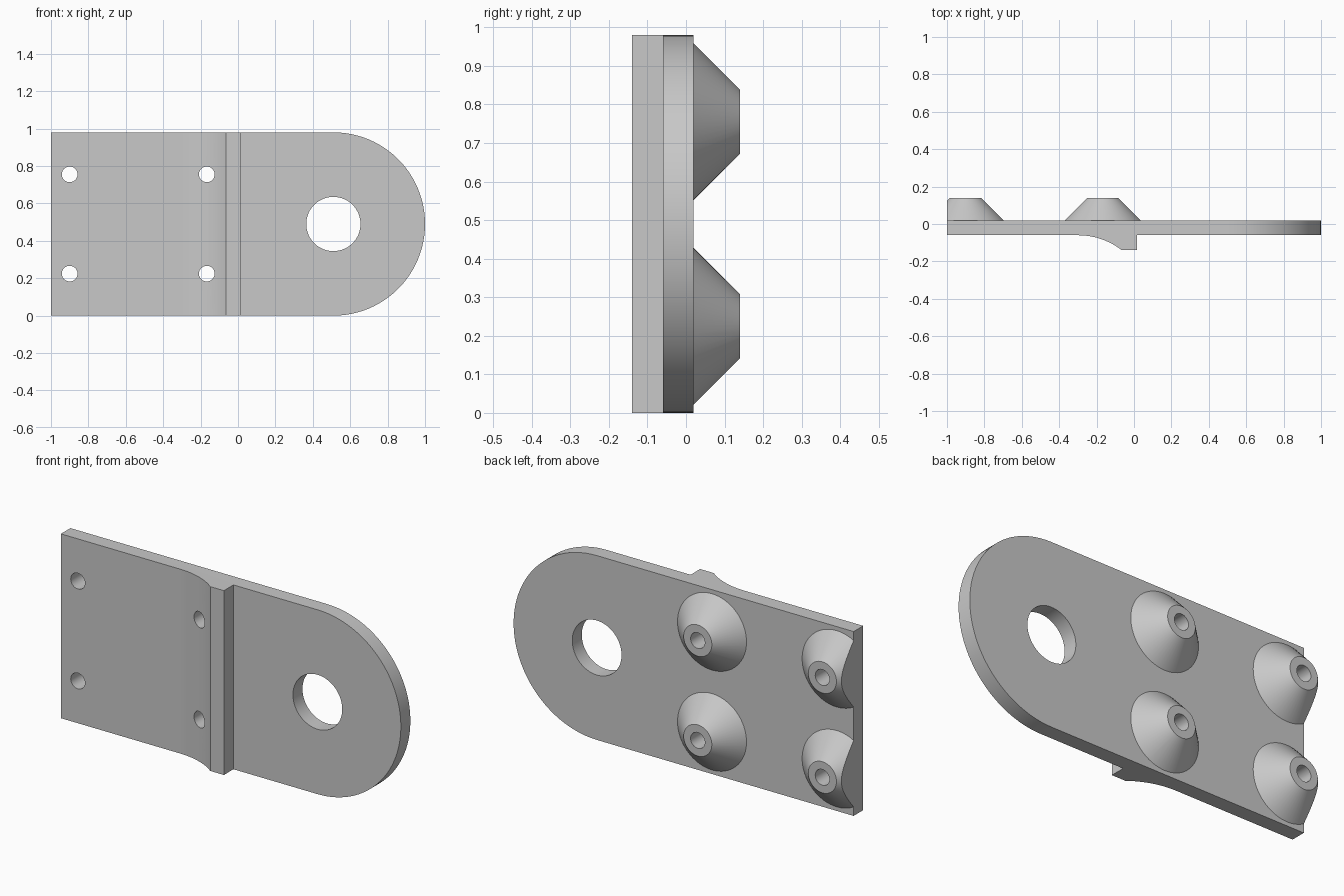
import bpy, bmesh, math
from mathutils import Matrix, Vector

cube = bpy.data.objects.get("Cube")
if cube:
    bpy.data.objects.remove(cube, do_unlink=True)

HEIGHT, MID = 0.98, 0.49
FRONT, BACK, RIB = -0.06, 0.02, -0.14
EYE_X = 0.51

grey = bpy.data.materials.new("plain grey")
grey.use_nodes = True
color = (0.58, 0.58, 0.58, 1)
grey.diffuse_color = color
grey.node_tree.nodes["Principled BSDF"].inputs["Base Color"].default_value = color


def add_object(name, bm):
    bmesh.ops.recalc_face_normals(bm, faces=bm.faces)
    mesh = bpy.data.meshes.new(name)
    bm.to_mesh(mesh)
    bm.free()
    mesh.materials.append(grey)
    obj = bpy.data.objects.new(name, mesh)
    bpy.context.collection.objects.link(obj)
    return obj


def prism(name, points, direction):
    """Extrude a closed outline into a solid."""
    bm = bmesh.new()
    face = bm.faces.new([bm.verts.new(p) for p in points])
    new = bmesh.ops.extrude_face_region(bm, geom=[face])["geom"]
    verts = [v for v in new if isinstance(v, bmesh.types.BMVert)]
    bmesh.ops.translate(bm, verts=verts, vec=Vector(direction))
    return add_object(name, bm)


def round_solid(name, x, z, y0, y1, r0, r1, segments):
    """Cylinder or cone frustum running from y0 to y1."""
    bm = bmesh.new()
    place = Matrix.Translation((x, (y0 + y1) / 2, z)) @ Matrix.Rotation(-math.pi / 2, 4, "X")
    bmesh.ops.create_cone(bm, cap_ends=True, segments=segments, radius1=r0,
                          radius2=r1, depth=y1 - y0, matrix=place)
    return add_object(name, bm)


def apply_boolean(target, tool, operation):
    mod = target.modifiers.new(operation.lower(), "BOOLEAN")
    mod.operation, mod.solver, mod.object = operation, "EXACT", tool
    bpy.context.view_layer.objects.active = target
    bpy.ops.object.modifier_apply(modifier=mod.name)
    bpy.data.objects.remove(tool, do_unlink=True)


# Plate section with its curved front rib, longer than needed before trimming
rib_start, rib_edge, rib_end = -0.30, -0.065, 0.015
dx, dy = rib_edge - rib_start, FRONT - RIB
radius = (dx * dx + dy * dy) / (2 * dy)
sweep = math.asin(dx / radius)
section = [(-1.1, BACK), (-1.1, FRONT)]
for i in range(13):
    a = sweep * i / 12
    section.append((rib_start + radius * math.sin(a), FRONT - radius * (1 - math.cos(a))))
section += [(rib_end, RIB), (rib_end, FRONT), (1.1, FRONT), (1.1, BACK)]
bracket = prism("mounting_bracket", [(x, y, -0.1) for x, y in section], (0, 0, HEIGHT + 0.2))

# Conical bosses on the back
centres = [(x, MID + side * 0.2655) for x in (-0.90, -0.167) for side in (-1, 1)]
for x, z in centres:
    apply_boolean(bracket, round_solid("boss", x, z, 0, 0.14, 0.223, 0.083, 64), "UNION")

# Trim to the outline with one rounded end
outline = [(-1, -0.3, HEIGHT), (-1, -0.3, 0)]
for i in range(49):
    a = math.pi * (i / 48 - 0.5)
    outline.append((EYE_X + MID * math.cos(a), -0.3, MID + MID * math.sin(a)))
apply_boolean(bracket, prism("outline", outline, (0, 0.6, 0)), "INTERSECT")

# Screw holes and the large eye
for x, z in centres:
    apply_boolean(bracket, round_solid("screw_hole", x, z, -0.3, 0.3, 0.042, 0.042, 32), "DIFFERENCE")
apply_boolean(bracket, round_solid("eye_hole", EYE_X, MID, -0.3, 0.3, 0.145, 0.145, 64), "DIFFERENCE")

bpy.ops.object.select_all(action="DESELECT")
bracket.select_set(True)
bpy.context.view_layer.objects.active = bracket
bpy.ops.object.shade_smooth_by_angle(angle=math.radians(25))
